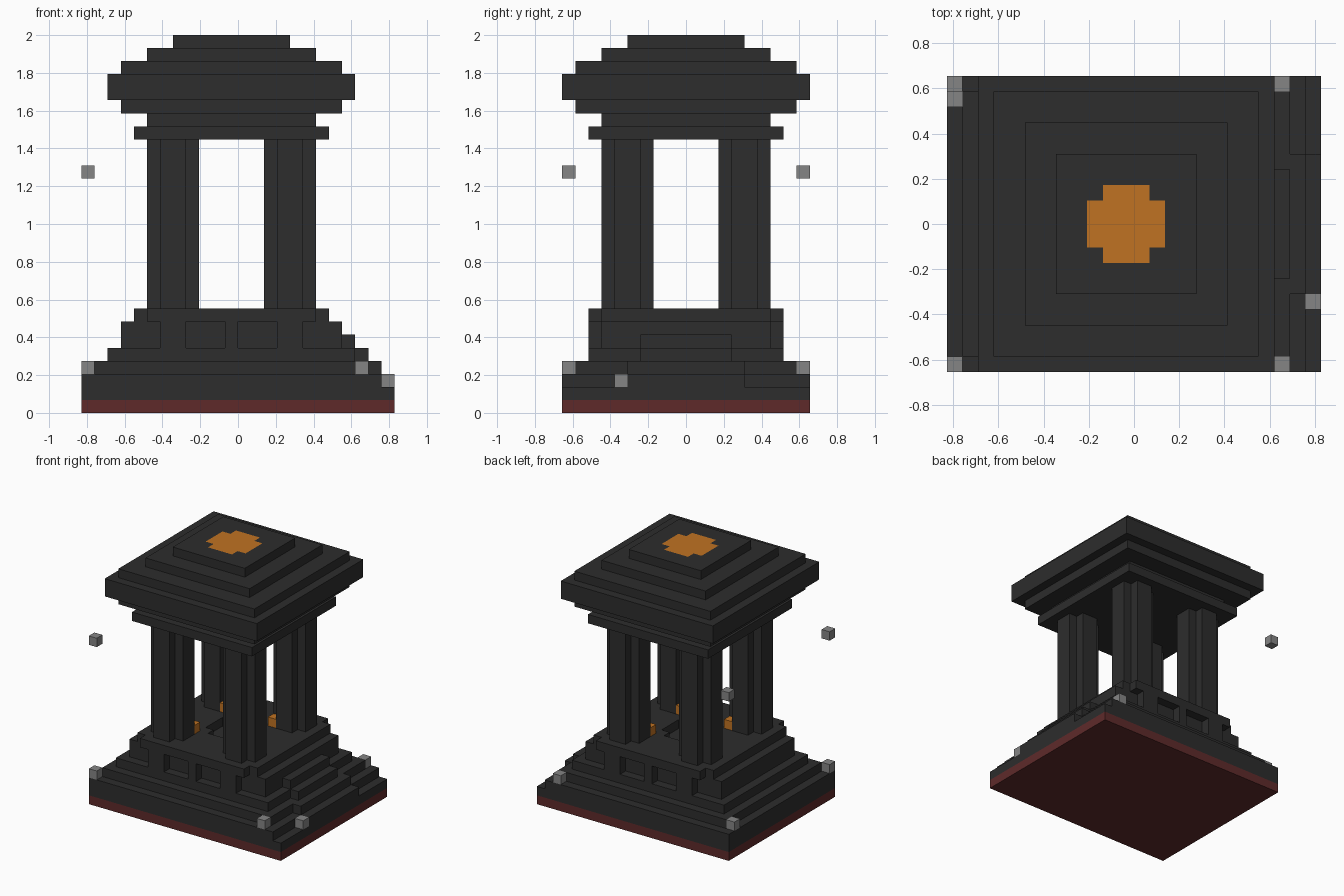
import bpy, bmesh, math

cube = bpy.data.objects.get("Cube")
if cube:
    bpy.data.objects.remove(cube, do_unlink=True)

U = 2 / 29            # one block
NX, NY = 24, 19       # plan size in blocks


def material(name, rgb):
    m = bpy.data.materials.new(name)
    m.use_nodes = True
    m.diffuse_color = (*rgb, 1)
    bsdf = next(n for n in m.node_tree.nodes if n.type == 'BSDF_PRINCIPLED')
    bsdf.inputs["Base Color"].default_value = (*rgb, 1)
    return m


STONE = material("dark_stone", (0.026, 0.026, 0.026))
RED = material("dark_red", (0.112, 0.023, 0.023))
ORANGE = material("orange", (0.527, 0.171, 0.016))
GREY = material("grey", (0.235, 0.235, 0.235))


def cells(rects):
    return {(i, j) for x0, x1, y0, y1 in rects
            for i in range(x0, x1) for j in range(y0, y1)}


def slab(name, mat, z0, z1, add, cut=()):
    """Extrude the union of plan rectangles, minus the cut ones, from z0 to z1."""
    plan = cells(add) - cells(cut)
    bm = bmesh.new()
    verts = {}

    def v(i, j):
        if (i, j) not in verts:
            verts[i, j] = bm.verts.new(((i - NX / 2) * U, (j - NY / 2) * U, z0 * U))
        return verts[i, j]

    for i, j in sorted(plan):
        bm.faces.new((v(i, j), v(i + 1, j), v(i + 1, j + 1), v(i, j + 1)))
    ext = bmesh.ops.extrude_face_region(bm, geom=bm.faces[:], use_keep_orig=True)
    top = [g for g in ext["geom"] if isinstance(g, bmesh.types.BMVert)]
    bmesh.ops.translate(bm, verts=top, vec=(0, 0, (z1 - z0) * U))
    bmesh.ops.recalc_face_normals(bm, faces=bm.faces[:])
    bmesh.ops.dissolve_limit(bm, angle_limit=math.radians(1),
                             verts=bm.verts[:], edges=bm.edges[:])
    me = bpy.data.meshes.new(name)
    bm.to_mesh(me)
    bm.free()
    me.materials.append(mat)
    ob = bpy.data.objects.new(name, me)
    bpy.context.collection.objects.link(ob)
    return ob


def plus(x0, x1, y0, y1):
    """Rectangle with one block missing at each corner."""
    return [(x0 + 1, x1 - 1, y0, y1), (x0, x1, y0 + 1, y1 - 1)]


# Foundation and stepped base
slab("foundation", RED, 0, 1, [(0, 24, 0, 19)])
slab("base_lower", STONE, 1, 2, [(0, 24, 0, 19)])
slab("base_step_1", STONE, 2, 3, [(0, 23, 0, 19), (23, 24, 5, 14)])
slab("base_step_2", STONE, 3, 4, [(1, 22, 1, 18), (22, 23, 5, 14)])
slab("base_step_3", STONE, 4, 5, [(2, 21, 2, 17), (21, 22, 6, 13)])

# Plinth with recessed front and back panels
panels = [(x, x + 3, y, y + 1) for x in (8, 12) for y in (2, 16)]
slab("plinth", STONE, 5, 7, [(3, 20, 3, 16), (6, 17, 2, 17)], panels)
slab("stair_top", STONE, 5, 6, [(20, 21, 6, 13)])

# Floor with a sunken centre
centre = plus(9, 14, 7, 12)
slab("floor", STONE, 7, 8, plus(4, 19, 2, 17), centre)

# Columns and the glowing blocks in their inner corners
for sx, px, lx in (("right", 5, 8), ("left", 14, 14)):
    for sy, py, ly in (("front", 3, 6), ("back", 12, 12)):
        slab(f"column_{sy}_{sx}", STONE, 8, 21, plus(px, px + 4, py, py + 4))
        slab(f"lamp_{sy}_{sx}", ORANGE, 8, 9, [(lx, lx + 1, ly, ly + 1)])

# Stepped roof: inset from the eaves, bottom and top
for name, inset, z0, z1 in (("lintel", 2, 21, 22), ("roof_neck", 3, 22, 23),
                            ("roof_under_eave", 1, 23, 24), ("roof_eave", 0, 24, 26),
                            ("roof_step_1", 1, 26, 27), ("roof_step_2", 3, 27, 28)):
    slab(name, STONE, z0, z1, [(2 + inset, 21 - inset, inset, 19 - inset)])
slab("roof_cap", STONE, 28, 29, [(7, 16, 5, 14)], centre)
slab("roof_inlay", ORANGE, 28, 29, centre)

# Small grey blocks on the base and floating beside it
for n, (i, j, k) in enumerate([(0, 0, 3), (0, 17, 3), (21, 0, 3), (21, 18, 3),
                               (23, 4, 2), (0, 0, 18), (0, 18, 18)], 1):
    slab(f"small_block_{n}", GREY, k, k + 1, [(i, i + 1, j, j + 1)])
